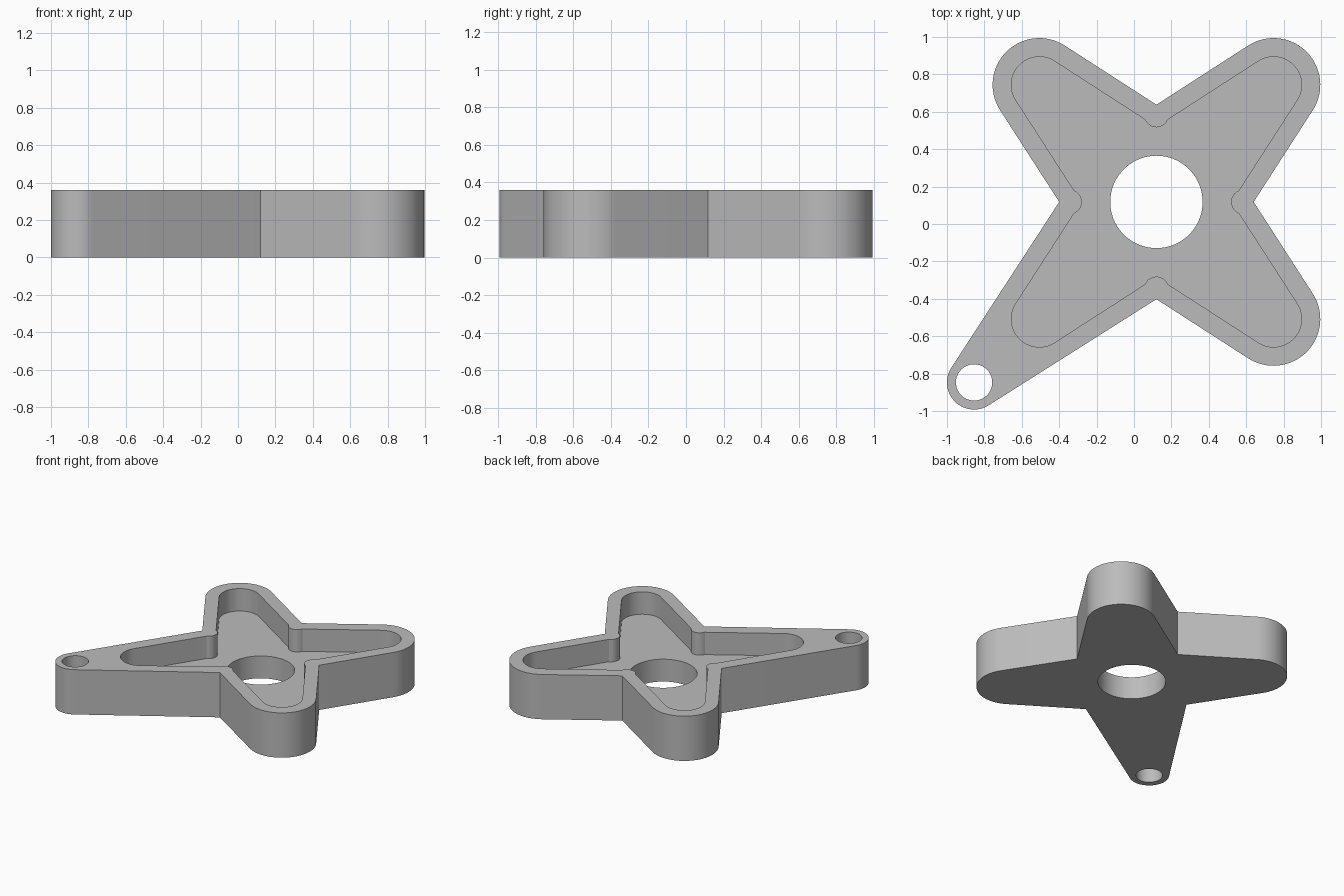
import bpy, bmesh, math
from mathutils import Vector

if "Cube" in bpy.data.objects:
    bpy.data.objects.remove(bpy.data.objects["Cube"])

HEIGHT, FLOOR = 0.36, 0.18
MID = Vector((0.12, 0.118))
TIP = Vector((-0.855, -0.847))
ARM = 0.626


def arc(centre, radius, start, end, steps):
    return [centre + radius * Vector((math.cos(start + (end - start) * i / steps),
                                      math.sin(start + (end - start) * i / steps)))
            for i in range(steps + 1)]


def circle(centre, radius, sides):
    return arc(centre, radius, 0, math.tau, sides)[:-1]


def tangent_angle(point, centre, radius, side):
    d = point - centre
    return math.atan2(d.y, d.x) + side * math.acos(radius / d.length)


def star(corners, ends):
    """Closed outline: inner corners joined to round arm ends by tangent lines."""
    points = []
    for i, (centre, radius) in enumerate(ends):
        corner, following = corners[i], corners[(i + 1) % 4]
        a = tangent_angle(corner[-1], centre, radius, 1)
        b = tangent_angle(following[0], centre, radius, -1)
        points += corner + arc(centre, radius, a, a + (b - a) % math.tau, 32)
    return points


# Outer outline with one arm stretched to a narrow tip
quarter = [i * math.pi / 2 for i in range(4)]
arm_centres = [MID + ARM * math.sqrt(2) * Vector((math.cos(q + math.pi / 4), math.sin(q + math.pi / 4)))
               for q in quarter]
outer_corners = [[MID + 0.52 * Vector((math.cos(q), math.sin(q)))] for q in quarter]
outer_ends = [(c, 0.25) for c in arm_centres]
outer_ends[2] = (TIP, 0.145)
outline = star(outer_corners, outer_ends)

# Pocket outline, its inner corners rounded by small bosses
spread = math.radians(68)
pocket_corners = [arc(MID + 0.465 * Vector((math.cos(q), math.sin(q))), 0.066,
                      q + math.pi + spread, q + math.pi - spread, 10) for q in quarter]
pocket = star(pocket_corners, [(c, 0.15) for c in arm_centres])

bore = circle(MID, 0.247, 72)
tip_hole = circle(TIP, 0.097, 40)

# Solid plate made of walls and flat caps
bm = bmesh.new()


def wall(points, low, high):
    rings = []
    for z in (low, high):
        verts = [bm.verts.new((p.x, p.y, z)) for p in points]
        rings.append([bm.edges.new((verts[i - 1], verts[i])) for i in range(len(verts))])
    for lower, upper in zip(*rings):
        bm.faces.new((*lower.verts, upper.verts[1], upper.verts[0]))
    return rings


def cap(*rings):
    bmesh.ops.triangle_fill(bm, use_beauty=True, normal=(0, 0, 1),
                            edges=[e for ring in rings for e in ring])


outer_low, outer_high = wall(outline, 0, HEIGHT)
pocket_low, pocket_high = wall(pocket, FLOOR, HEIGHT)
bore_low, bore_high = wall(bore, 0, FLOOR)
tip_low, tip_high = wall(tip_hole, 0, HEIGHT)
cap(outer_low, bore_low, tip_low)
cap(outer_high, pocket_high, tip_high)
cap(pocket_low, bore_high)
bmesh.ops.recalc_face_normals(bm, faces=bm.faces)

mesh = bpy.data.meshes.new("star_plate")
bm.to_mesh(mesh)
bm.free()
plate = bpy.data.objects.new("star_plate", mesh)
bpy.context.collection.objects.link(plate)

# Plain grey material
grey = bpy.data.materials.new("plain_grey")
grey.use_nodes = True
colour = (0.5, 0.5, 0.5, 1)
grey.diffuse_color = colour
grey.node_tree.nodes["Principled BSDF"].inputs["Base Color"].default_value = colour
mesh.materials.append(grey)

bpy.ops.object.select_all(action="DESELECT")
plate.select_set(True)
bpy.context.view_layer.objects.active = plate
bpy.ops.object.shade_smooth_by_angle(angle=math.radians(25))
